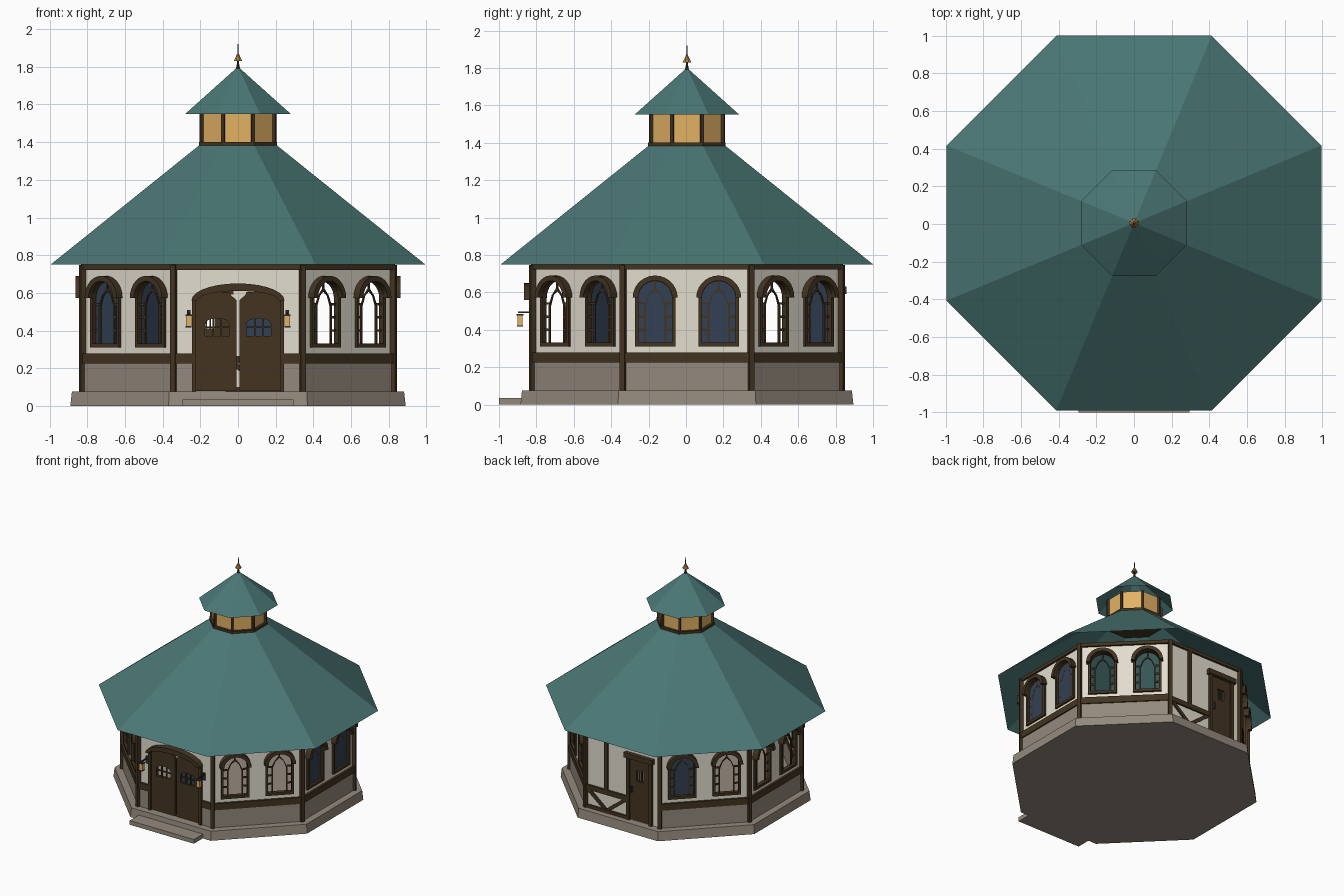
import bpy, bmesh, math
from mathutils import Matrix, Vector

if "Cube" in bpy.data.objects:
    bpy.data.objects.remove(bpy.data.objects["Cube"])

CY = 0.005                      # building centre, leaving room for the front step
K = math.cos(math.pi / 8)


def material(name, rgb):
    m = bpy.data.materials.new(name)
    lin = [(c / 255 / 12.92) if c < 10 else ((c / 255 + 0.055) / 1.055) ** 2.4 for c in rgb]
    m.diffuse_color = (*lin, 1)
    m.use_nodes = True
    m.node_tree.nodes["Principled BSDF"].inputs["Base Color"].default_value = m.diffuse_color
    return m


TIMBER = material("dark timber", (67, 52, 33))
PLASTER = material("cream plaster", (226, 221, 206))
STONE = material("grey stone", (148, 138, 125))
TEAL = material("teal roof", (74, 119, 117))
GLASS = material("blue glass", (50, 64, 83))
AMBER = material("amber glass", (226, 178, 100))
IRON = material("black iron", (45, 48, 54))
GOLD = material("brass", (178, 130, 66))


def finish(name, bm, mat, matrix=None):
    bmesh.ops.recalc_face_normals(bm, faces=bm.faces)
    me = bpy.data.meshes.new(name)
    bm.to_mesh(me)
    bm.free()
    me.materials.append(mat)
    ob = bpy.data.objects.new(name, me)
    bpy.context.collection.objects.link(ob)
    ob.matrix_basis = matrix if matrix else Matrix.Translation((0, CY, 0))
    return ob


def side(deg):
    """Matrix for one wall: local x along wall, y up, z outward."""
    a = math.radians(deg)
    c, s = math.cos(a), math.sin(a)
    return Matrix(((-s, 0, c, 0), (c, 0, s, CY), (0, 1, 0, 0), (0, 0, 0, 1)))


def plate(name, shapes, w0, w1, mat, deg):
    """Each shape is a list of loops (outline first, then holes), given depth w0..w1."""
    bm = bmesh.new()
    for loops in shapes:
        edges = []
        for loop in loops:
            vs = [bm.verts.new((u, v, w0)) for u, v in loop]
            edges += [bm.edges.new((vs[i - 1], vs[i])) for i in range(len(vs))]
        r = bmesh.ops.triangle_fill(bm, use_beauty=True, edges=edges, normal=(0, 0, 1))
        faces = [g for g in r["geom"] if isinstance(g, bmesh.types.BMFace)]
        r = bmesh.ops.extrude_face_region(bm, geom=faces)
        top = [g for g in r["geom"] if isinstance(g, bmesh.types.BMVert)]
        bmesh.ops.translate(bm, verts=top, vec=(0, 0, w1 - w0))
    return finish(name, bm, mat, side(deg))


def rect(u0, u1, v0, v1):
    return [(u0, v0), (u1, v0), (u1, v1), (u0, v1)]


def curve(hw, zs, rise, u=0, n=14):
    return [(u + hw * math.cos(math.pi * i / n), zs + rise * math.sin(math.pi * i / n))
            for i in range(n + 1)]


def arch(hw, z0, zs, rise, u=0):
    return [(u - hw, z0), (u + hw, z0)] + curve(hw, zs, rise, u)


def bar(p, q, t):
    p, q = Vector(p), Vector(q)
    d = (q - p).normalized() * t / 2
    n = Vector((-d.y, d.x))
    return [tuple(p + n), tuple(p - n), tuple(q - n), tuple(q + n)]


def octagon(name, a0, a1, z0, z1, mat, caps=True, segs=8):
    bm = bmesh.new()
    bmesh.ops.create_cone(bm, cap_ends=caps, segments=segs, radius1=a0 / K, radius2=a1 / K,
                          depth=z1 - z0)
    bmesh.ops.rotate(bm, verts=bm.verts, matrix=Matrix.Rotation(math.pi / 8, 3, 'Z'))
    bmesh.ops.translate(bm, verts=bm.verts, vec=(0, 0, (z0 + z1) / 2))
    return finish(name, bm, mat)


def box(name, c, size, mat, rot=0):
    bm = bmesh.new()
    bmesh.ops.create_cube(bm, size=1)
    bmesh.ops.scale(bm, verts=bm.verts, vec=size)
    return finish(name, bm, mat, Matrix.Translation((c[0], c[1] + CY, c[2])) @ Matrix.Rotation(rot, 4, 'Z'))


def window(deg, u, glass):
    # surround, hood arch and margin glazing bars
    plate("window_frame", [[arch(.108, .31, .57, .108, u), arch(.09, .332, .57, .09, u)]],
          .80, .834, TIMBER, deg)
    plate("window_hood", [[curve(.12, .572, .118, u) + curve(.091, .572, .09, u)[::-1]]],
          .80, .862, TIMBER, deg)
    lancet = lambda h, top: [(u - h, .332), (u + h, .332), (u + h, .53), (u + h * .6, .585),
                             (u, top), (u - h * .6, .585), (u - h, .53)]
    bars = [[lancet(.06, .628), lancet(.05, .61)], [rect(u - .005, u + .005, .622, .661)]]
    for s in (-1, 1):
        for z in (.4, .47, .54):
            bars.append([rect(u + min(s * .058, s * .091), u + max(s * .058, s * .091), z - .006, z + .006)])
    plate("window_bars", bars, .806, .816, TIMBER, deg)
    if glass:
        w = .812 if deg == 0 else .803
        plate("window_glass", [[arch(.09, .332, .57, .09, u)]], w, w + .003, GLASS, deg)


# stone base and step
octagon("stone_base", .89, .882, 0, .075, STONE)
box("front_step", (0, -.935, .0175), (.59, .14, .035), STONE)

# six window walls
HS = .34
glazed = {(0, -1), (0, 1), (225, -1), (135, -1)}
for deg in (0, 45, 135, 180, 225, 315):
    holes = [arch(.094, .328, .57, .094, s * .17) for s in (-1, 1)]
    plate("plaster_wall", [[rect(-HS, HS, .225, .745)] + holes], .804, .818, PLASTER, deg)
    plate("stone_wainscot", [[rect(-HS, HS, .07, .23)]], .80, .826, STONE, deg)
    plate("timber_rail", [[rect(-HS, HS, .225, .278)]], .80, .836, TIMBER, deg)
    for s in (-1, 1):
        window(deg, s * .17, (deg, s) in glazed)

# posts and top beams on all eight sides
for i in range(8):
    a = math.radians(45 * i + 22.5)
    r = .826 / K
    box("corner_post", (r * math.cos(a), r * math.sin(a), .41), (.028, .028, .675), TIMBER, a)
    plate("top_beam", [[rect(-HS, HS, .722, .75)]], .80, .834, TIMBER, 45 * i)

# front wall with arched double door
F = 270
wall = [(-HS, .225), (-.235, .225)] + curve(.235, .56, .08)[::-1] + [(.235, .225), (HS, .225),
                                                                     (HS, .745), (-HS, .745)]
plate("front_plaster", [[wall]], .804, .818, PLASTER, F)
plate("front_wainscot", [[rect(-HS, -.235, .07, .23)], [rect(.235, HS, .07, .23)]], .80, .826, STONE, F)
plate("front_rail", [[rect(-HS, -.235, .225, .278)], [rect(.235, HS, .225, .278)]], .80, .836, TIMBER, F)
plate("door_jambs", [[rect(-.245, -.222, .075, .56)], [rect(.222, .245, .075, .56)]], .80, .838, TIMBER, F)
plate("door_hood", [[curve(.247, .56, .09) + curve(.215, .56, .05)[::-1]]], .80, .87, TIMBER, F)
for s in (-1, 1):
    leaf = [(s * x, z) for x, z in ((.007, .08), (.225, .08), (.225, .57), (.14, .605),
                                    (.045, .605), (.04, .59), (.007, .56))]
    c = s * .11
    light = arch(.064, .372, .435, .03, c)
    plate("door_leaf", [[leaf, light]], .802, .824, TIMBER, F)
    plate("door_light_bars", [[rect(c + d - .004, c + d + .004, .37, .464)] for d in (-.022, .022)]
          + [[rect(c - .064, c + .064, .414, .422)]], .808, .82, TIMBER, F)
    if s > 0:
        plate("door_light_glass", [[light]], .805, .808, GLASS, F)
    # wall lanterns beside the door
    x = s * .262
    box("lantern_arm", (x, -.857, .493), (.008, .09, .009), IRON)
    box("lantern_plate", (x, -.823, .48), (.02, .01, .06), IRON)
    box("lantern_glow", (x, -.893, .45), (.028, .028, .056), AMBER)
    box("lantern_cap", (x, -.893, .48), (.036, .036, .008), IRON)
    box("lantern_foot", (x, -.893, .42), (.032, .032, .006), IRON)

# back wall: half timbering and a small side door with a lattice light
B = 90
plate("back_plaster", [[rect(-HS, HS, .07, .745), rect(.064, .25, .08, .595)]], .804, .818, PLASTER, B)
plate("back_timbers", [[rect(-HS, .04, .225, .265)], [rect(-HS, .04, .075, .1)],
                       [rect(-.165, -.135, .265, .725)]], .80, .834, TIMBER, B)
plate("back_braces", [[bar((-.32, .23), (-.15, .09), .028)], [bar((.03, .23), (-.15, .09), .028)]],
      .80, .83, TIMBER, B)
plate("back_door_frame", [[rect(.04, .067, .075, .6)], [rect(.247, .274, .075, .6)]], .80, .838, TIMBER, B)
plate("back_door_lintel", [[rect(.025, .289, .592, .632)]], .80, .852, TIMBER, B)
plate("back_door_leaf", [[rect(.062, .252, .08, .597), rect(.125, .19, .41, .5)]], .804, .824, TIMBER, B)
plate("back_door_bars", [[rect(u - .004, u + .004, .408, .502)] for u in (.147, .168)], .808, .82, TIMBER, B)
plate("back_door_handle", [[rect(.08, .092, .31, .36)]], .822, .84, IRON, B)

# roofs, thin open shells
octagon("main_roof", .995, .2, .75, 1.388, TEAL, caps=False)
octagon("cupola_roof", .28, .001, 1.55, 1.8, TEAL, caps=False)

# lit cupola
octagon("cupola_sill", .207, .207, 1.382, 1.402, TIMBER)
octagon("cupola_glass", .188, .188, 1.40, 1.555, AMBER)
for i in range(8):
    a = math.radians(45 * i + 22.5)
    r = .193 / K
    box("cupola_post", (r * math.cos(a), r * math.sin(a), 1.477), (.017, .017, .155), TIMBER, a)

# finial
octagon("finial_rod", .007, .002, 1.785, 1.92, IRON)
octagon("finial_collar", .011, .006, 1.79, 1.815, IRON)
octagon("finial_cone", .023, .005, 1.83, 1.868, GOLD)
